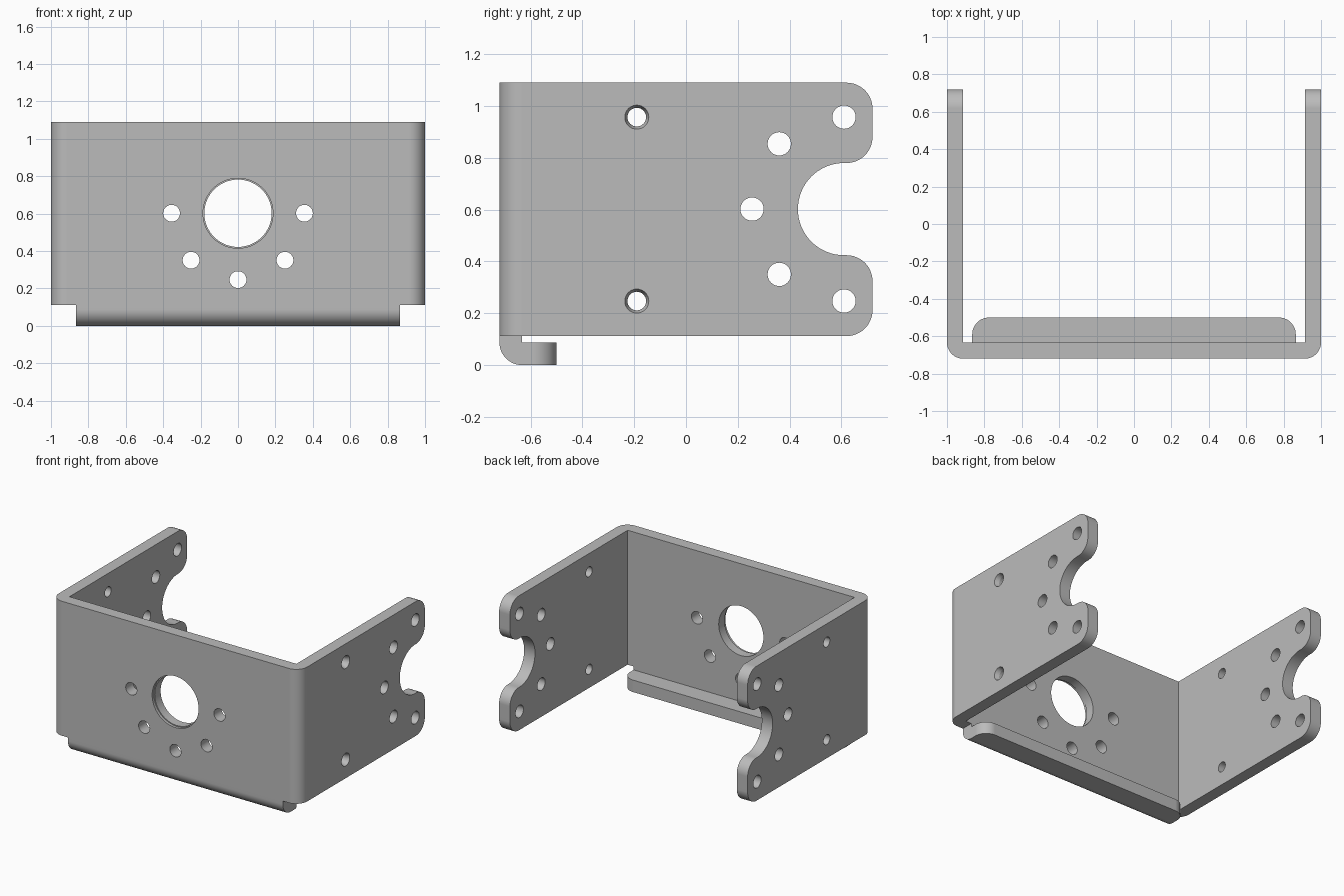
import bpy, bmesh
from math import sin, cos, radians, pi
from mathutils import Matrix

cube = bpy.data.objects.get("Cube")
if cube:
    bpy.data.objects.remove(cube, do_unlink=True)

T = 0.087          # sheet thickness
FRONT = -0.72      # front face
BASE, TOP = 0.112, 1.09
MID = 0.602        # height of the hole pattern centre

metal = bpy.data.materials.new("grey metal")
metal.use_nodes = True
grey = (0.5, 0.5, 0.5, 1)
metal.diffuse_color = grey
metal.node_tree.nodes["Principled BSDF"].inputs["Base Color"].default_value = grey


def arc(cx, cy, r, start, end, steps=12):
    angles = [radians(start + (end - start) * i / steps) for i in range(steps + 1)]
    return [(cx + r * cos(a), cy + r * sin(a)) for a in angles]


def finish_mesh(name, bm):
    bmesh.ops.recalc_face_normals(bm, faces=bm.faces)
    mesh = bpy.data.meshes.new(name)
    bm.to_mesh(mesh)
    bm.free()
    mesh.materials.append(metal)
    obj = bpy.data.objects.new(name, mesh)
    bpy.context.collection.objects.link(obj)
    return obj


def prism(name, outline, axis, low, high):
    """Extrude an outline along x (outline in y, z) or z (outline in x, y)."""
    bm = bmesh.new()
    place = (lambda p, h: (h, *p)) if axis == "x" else (lambda p, h: (*p, h))
    rings = [[bm.verts.new(place(p, h)) for p in outline] for h in (low, high)]
    for ring in rings:
        bm.faces.new(ring)
    n = len(outline)
    for i in range(n):
        j = (i + 1) % n
        bm.faces.new((rings[0][i], rings[0][j], rings[1][j], rings[1][i]))
    return finish_mesh(name, bm)


def plug(axis, centre, r_low, r_high, length, segments=32):
    """Round cutter along x or y; r_low is the radius at its lower end."""
    bm = bmesh.new()
    turn = Matrix.Rotation(pi / 2, 4, "Y") if axis == "x" else Matrix.Rotation(-pi / 2, 4, "X")
    bmesh.ops.create_cone(bm, cap_ends=True, segments=segments, radius1=r_low,
                          radius2=r_high, depth=length,
                          matrix=Matrix.Translation(centre) @ turn)
    return finish_mesh("cutter", bm)


def combine(obj, tool, operation="DIFFERENCE"):
    mod = obj.modifiers.new("cut", "BOOLEAN")
    mod.operation, mod.solver, mod.object = operation, "EXACT", tool
    bpy.context.view_layer.objects.active = obj
    bpy.ops.object.modifier_apply(modifier=mod.name)
    bpy.data.objects.remove(tool, do_unlink=True)


def smooth(obj):
    bpy.ops.object.select_all(action="DESELECT")
    obj.select_set(True)
    bpy.context.view_layer.objects.active = obj
    bpy.ops.object.shade_smooth_by_angle(angle=radians(15))
    mod = obj.modifiers.new("flat sheet shading", "WEIGHTED_NORMAL")
    mod.keep_sharp = True


# U-shaped sheet, overlong, with rounded outer bends
R = 0.087
bend = arc(-1 + R, FRONT + R, R, 180, 270) + arc(1 - R, FRONT + R, R, 270, 360)
inner = 1 - T
plan = bend + [(1, 0.9), (inner, 0.9), (inner, FRONT + T),
               (-inner, FRONT + T), (-inner, 0.9), (-1, 0.9)]
bracket = prism("bracket", plan, "z", -0.1, 1.3)

# Side silhouette with rounded lobes and a round notch at the back
E, back = 0.1, 0.72
notch = 0.178
side = [(-0.9, BASE)]
side += arc(back - E, BASE + E, E, -90, 0)
side += arc(back - E, MID - notch - E, E, 0, 90)
side += arc(0.61, MID, notch, 270, 90, 32)
side += arc(back - E, MID + notch + E, E, -90, 0)
side += arc(back - E, TOP - E, E, 0, 90)
side += [(-0.9, TOP)]
combine(bracket, prism("cutter", side, "x", -1.2, 1.2), "INTERSECT")

# Bolt holes through both side plates
for y, dz in [(0.255, 0), (0.36, 0.252), (0.61, 0.355)]:
    for z in {MID + dz, MID - dz}:
        combine(bracket, plug("x", (0, y, z), 0.045, 0.045, 3))

# Pivot holes, countersunk on the left plate
for z in (MID - 0.355, MID + 0.355):
    combine(bracket, plug("x", (0, -0.19, z), 0.036, 0.036, 3))
    combine(bracket, plug("x", (0.985, -0.19, z), 0.03, 0.053, 0.07))

# Front plate: large bore with a shallow step, and five small holes
wall = FRONT + T / 2
combine(bracket, plug("y", (0, wall, MID), 0.18, 0.18, 0.3, 64))
combine(bracket, plug("y", (0, FRONT, MID), 0.187, 0.187, 0.04, 64))
for k in range(5):
    a = pi + k * pi / 4
    spot = (0.355 * cos(a), wall, MID + 0.355 * sin(a))
    combine(bracket, plug("y", spot, 0.045, 0.045, 0.3))
smooth(bracket)

# Bent lip under the front plate, with rounded back corners
lip_back, half, C = -0.5, 0.865, 0.09
section = [(FRONT, BASE)] + arc(FRONT + R, R, R, 180, 270)
section += [(-0.4, 0), (-0.4, T), (FRONT + T, T), (FRONT + T, BASE)]
lip = prism("bottom_lip", section, "x", -1, 1)
lip_plan = [(-half, -0.9), (half, -0.9)]
lip_plan += arc(half - C, lip_back - C, C, 0, 90)
lip_plan += arc(C - half, lip_back - C, C, 90, 180)
combine(lip, prism("cutter", lip_plan, "z", -0.2, 0.4), "INTERSECT")
smooth(lip)
